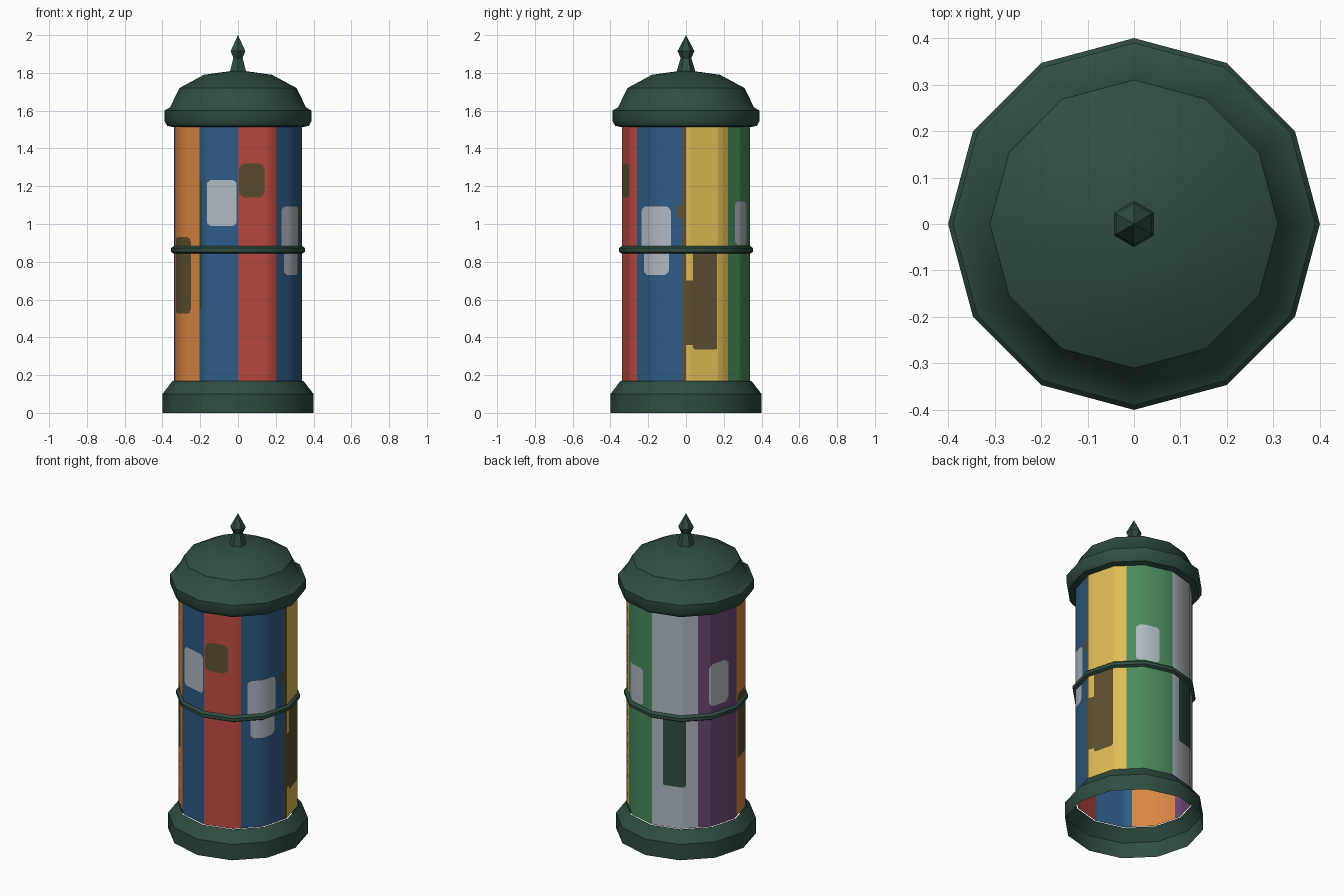
import bpy, bmesh, math

if "Cube" in bpy.data.objects:
    bpy.data.objects.remove(bpy.data.objects["Cube"])

def lin(c):
    c /= 255
    return c / 12.92 if c <= 0.04045 else ((c + 0.055) / 1.055) ** 2.4

def material(name, hexcode):
    m = bpy.data.materials.new(name)
    m.diffuse_color = [lin(int(hexcode[i:i + 2], 16)) for i in (0, 2, 4)] + [1]
    m.use_nodes = True
    m.node_tree.nodes["Principled BSDF"].inputs["Base Color"].default_value = m.diffuse_color
    return m

COLOURS = {
    "dark_green": "2F4D41", "blue": "2F5B85", "red": "C04C44", "orange": "DC8844",
    "yellow": "DFBC55", "green": "4B8B5D", "pale_grey": "B0BAC2",
    "purple": "6E4A76", "olive_brown": "5E5030"}
MATS = {n: material(n, h) for n, h in COLOURS.items()}
NAMES = list(COLOURS)

def finish(name, bm, mats, angle=35):
    mesh = bpy.data.meshes.new(name)
    bm.to_mesh(mesh)
    bm.free()
    for m in mats:
        mesh.materials.append(m)
    for p in mesh.polygons:
        p.use_smooth = True
    mesh.set_sharp_from_angle(angle=math.radians(angle))
    ob = bpy.data.objects.new(name, mesh)
    bpy.context.collection.objects.link(ob)
    return ob

def lathe(name, profile, sides):
    """Spin (radius, z) points, listed bottom to top, around z."""
    bm = bmesh.new()
    rings = []
    for r, z in profile:
        if r == 0:
            rings.append([bm.verts.new((0, 0, z))] * sides)
        else:
            rings.append([bm.verts.new((r * math.sin(2 * math.pi * i / sides),
                                        -r * math.cos(2 * math.pi * i / sides), z))
                          for i in range(sides)])
    for a, b in zip(rings, rings[1:]):
        for i in range(sides):
            j = (i + 1) % sides
            quad = [a[i], a[j], b[j], b[i]]
            bm.faces.new(list(dict.fromkeys(quad)))
    return finish(name, bm, [MATS["dark_green"]])

# Metal parts
lathe("base", [(0.40, 0), (0.40, 0.10), (0.346, 0.17)], 12)
lathe("middle_ring", [(0.338, 0.842), (0.355, 0.852), (0.355, 0.872), (0.338, 0.885)], 12)
lathe("roof", [(0.338, 1.512), (0.375, 1.52), (0.39, 1.545), (0.39, 1.60), (0.36, 1.617),
               (0.31, 1.72), (0.18, 1.79), (0, 1.815)], 12)
lathe("finial", [(0.05, 1.805), (0.028, 1.88), (0.045, 1.915), (0, 2.0)], 6)

# Poster column: u runs once around, from the front towards the right
R, Z0, Z1 = 0.34, 0.17, 1.515
BANDS = [(0.106, "red"), (0.24, "blue"), (0.25, "olive_brown"), (0.368, "yellow"),
         (0.5, "green"), (0.631, "pale_grey"), (0.765, "purple"), (0.894, "orange"),
         (1.0, "blue")]
# Pasted patches: u range, z range, colour, corner radius
PATCHES = [
    (0.9195, 0.996, 0.99, 1.232, "pale_grey", 0.025),
    (0.003, 0.069, 1.14, 1.32, "olive_brown", 0.035),
    (0.123, 0.211, 0.85, 1.092, "pale_grey", 0.03),
    (0.132, 0.206, 0.73, 0.87, "pale_grey", 0.03),
    (0.268, 0.331, 0.335, 0.86, "olive_brown", 0.015),
    (0.25, 0.27, 0.36, 0.70, "olive_brown", 0),
    (0.394, 0.462, 0.89, 1.12, "pale_grey", 0.025),
    (0.532, 0.597, 0.43, 0.86, "dark_green", 0.01),
    (0.661, 0.727, 0.925, 1.19, "pale_grey", 0.035),
    (0.771, 0.863, 0.525, 0.93, "olive_brown", 0.03),
    (0.226, 0.24, 1.03, 1.10, "olive_brown", 0.01),
    (0.894, 0.902, 0.55, 1.22, "dark_green", 0),
]
ROUND = 2 * math.pi * R  # metres per unit of u

us = {k / 12 for k in range(13)} | {b[0] for b in BANDS}
zs = {Z0, Z1}
for u0, u1, z0, z1, _, c in PATCHES:
    for f in (0, 0.15, 0.35, 0.65, 1):
        us |= {u0 + f * c / ROUND, u1 - f * c / ROUND}
        zs |= {z0 + f * c, z1 - f * c}

def tidy(values):
    out = []
    for v in sorted(values):
        if not out or v - out[-1] > 1e-5:
            out.append(v)
    return out

def colour_at(u, z):
    name = next(n for end, n in BANDS if u < end)
    for u0, u1, z0, z1, n, c in PATCHES:
        if u0 < u < u1 and z0 < z < z1:
            du = max(0, c - min(u - u0, u1 - u) * ROUND)
            dz = max(0, c - min(z - z0, z1 - z))
            if du * du + dz * dz <= c * c:
                name = n
    return NAMES.index(name)

def point(u, z):
    k = min(int(u * 12 + 1e-6), 11)
    t = u * 12 - k
    a, b = math.radians(30 * k), math.radians(30 * (k + 1))
    return (R * ((1 - t) * math.sin(a) + t * math.sin(b)),
            -R * ((1 - t) * math.cos(a) + t * math.cos(b)), z)

us, zs = tidy(us), tidy(zs)
bm = bmesh.new()
cols = [[bm.verts.new(point(u, z)) for z in zs] for u in us[:-1]]
cols.append(cols[0])
for i in range(len(us) - 1):
    for j in range(len(zs) - 1):
        f = bm.faces.new((cols[i][j], cols[i + 1][j], cols[i + 1][j + 1], cols[i][j + 1]))
        f.material_index = colour_at((us[i] + us[i + 1]) / 2, (zs[j] + zs[j + 1]) / 2)
finish("poster_column", bm, [MATS[n] for n in NAMES])
